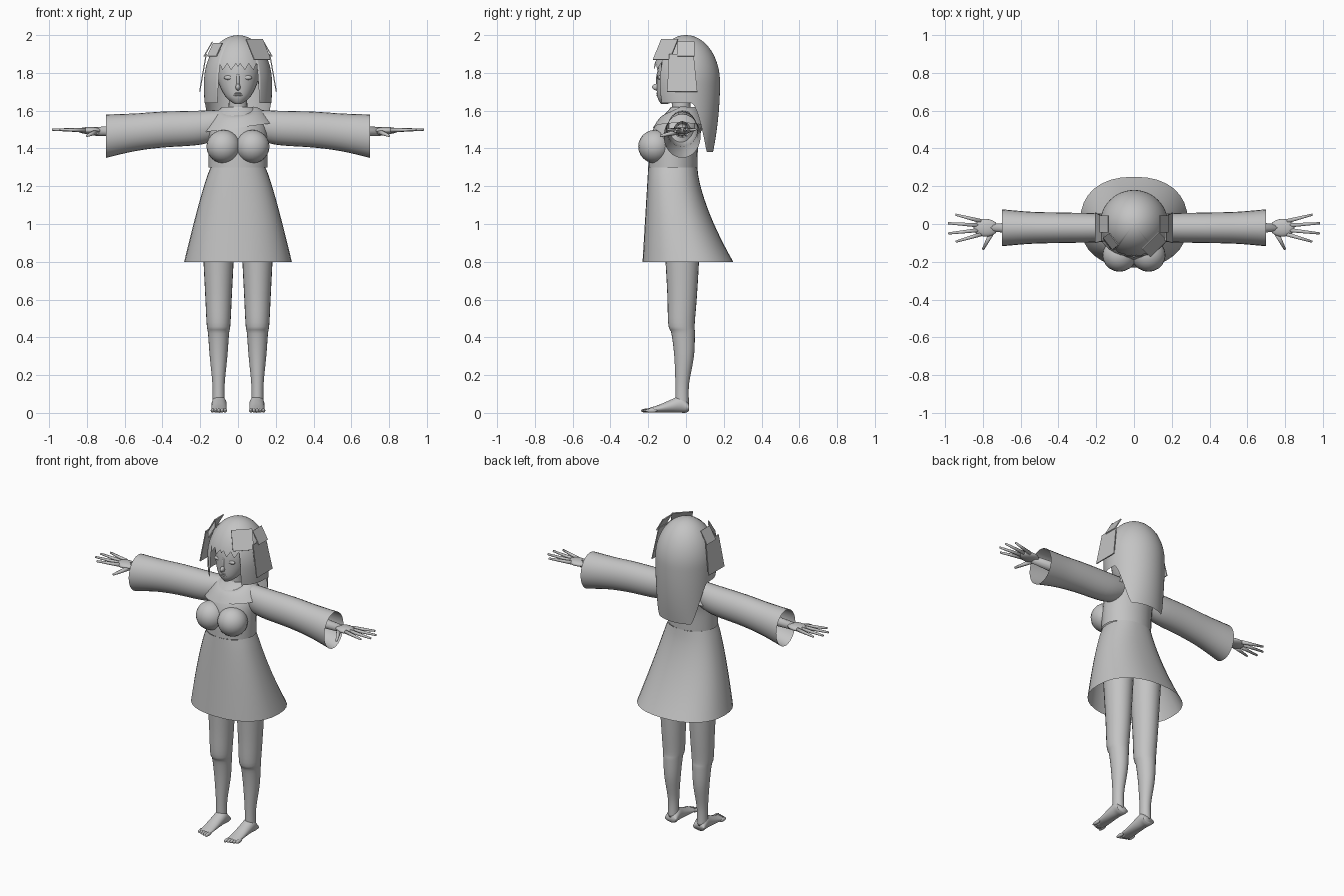
import bpy, bmesh, math
from mathutils import Vector

cube = bpy.data.objects.get("Cube")
if cube:
    bpy.data.objects.remove(cube, do_unlink=True)

grey = bpy.data.materials.new("plain_grey")
grey.use_nodes = True
grey_colour = (.55, .55, .55, 1)
grey.diffuse_color = grey_colour
grey.node_tree.nodes["Principled BSDF"].inputs["Base Color"].default_value = grey_colour


def finish(name, bm, mirror=False, smooth=True):
    bmesh.ops.recalc_face_normals(bm, faces=bm.faces)
    mesh = bpy.data.meshes.new(name)
    bm.to_mesh(mesh)
    bm.free()
    obj = bpy.data.objects.new(name, mesh)
    bpy.context.collection.objects.link(obj)
    mesh.materials.append(grey)
    for polygon in mesh.polygons:
        polygon.use_smooth = smooth
    if mirror:
        obj.modifiers.new("mirror", "MIRROR").use_mirror_merge = False
    return obj


def sample(rows, t):
    """Smooth curve through the rows, t from 0 to 1."""
    place = t * (len(rows) - 1)
    i = min(int(place), len(rows) - 2)
    f = place - i
    before, start = rows[max(i - 1, 0)], rows[i]
    end, after = rows[i + 1], rows[min(i + 2, len(rows) - 1)]
    return [b + f * (c - a + f * (2*a - 5*b + 4*c - d + f * (3*(b - c) + d - a))) / 2
            for a, b, c, d in zip(before, start, end, after)]


def sheet(name, func, sides, steps, caps=False, mirror=False):
    """Grid closed around u and running along v."""
    bm = bmesh.new()
    grid = [[bm.verts.new(func(u / sides, v / steps)) for u in range(sides)]
            for v in range(steps + 1)]
    for lower, upper in zip(grid, grid[1:]):
        for u in range(sides):
            w = (u + 1) % sides
            bm.faces.new((lower[u], lower[w], upper[w], upper[u]))
    if caps:
        bm.faces.new(grid[0])
        bm.faces.new(grid[-1])
    return finish(name, bm, mirror)


def tube(name, axis, offset, rows, girth, caps=True, mirror=False):
    """Rows hold place along the axis, centre and radius; girth gives the other radius."""
    def point(u, v):
        place, centre, radius = sample(rows, v)
        p = offset + girth(radius) * math.cos(u * math.tau)
        q = centre + radius * math.sin(u * math.tau)
        return {"x": (place, p, q), "y": (p, place, q), "z": (p, q, place)}[axis]
    return sheet(name, point, 24, 4 * len(rows), caps, mirror)


def ball(name, centre, radii, mirror=False):
    bm = bmesh.new()
    bmesh.ops.create_uvsphere(bm, u_segments=20, v_segments=12, radius=1)
    for vert in bm.verts:
        vert.co = Vector(centre) + Vector(radii) * Vector().length + Vector(
            [r * k for r, k in zip(radii, vert.co)])
    return finish(name, bm, mirror)


def limb(name, start, end, radius, taper):
    """Mirrored tapering rod between two points."""
    start, end = Vector(start), Vector(end)
    across = end - start
    bm = bmesh.new()
    bmesh.ops.create_cone(bm, cap_ends=True, segments=10, radius1=radius,
                          radius2=radius * taper, depth=across.length)
    bmesh.ops.transform(bm, matrix=across.to_track_quat("Z", "Y").to_matrix().to_4x4(),
                        verts=bm.verts)
    bmesh.ops.translate(bm, vec=(start + end) / 2, verts=bm.verts)
    finish(name, bm, mirror=True)


def plate(name, corners, mirror=False):
    """Thin flat panel."""
    bm = bmesh.new()
    bm.faces.new([bm.verts.new(corner) for corner in corners])
    obj = finish(name, bm, mirror, smooth=False)
    obj.modifiers.new("thickness", "SOLIDIFY").thickness = .006


# Flared skirt, trailing further at the back
def skirt_point(u, v):
    width = .145 + .14 * v ** .85
    front, back = -.2 - .03 * v, .06 + .19 * v ** 1.5
    c, s = math.cos(u * math.tau), math.sin(u * math.tau)
    x = width * math.copysign(abs(c) ** .87, c)
    y = (front + back) / 2 + (back - front) / 2 * math.copysign(abs(s) ** .87, s)
    return (x, y, 1.3 - v / 2)


sheet("skirt", skirt_point, 32, 12)

# Bodice and bust
tube("bodice", "z", 0, [(1.3, -.07, .13), (1.42, -.065, .13), (1.52, -.04, .125),
                        (1.6, -.01, .085), (1.62, -.01, .07)],
     lambda depth: depth * 1.2, caps=False)
ball("bust", (.077, -.165, 1.41), (.09, .088, .088), mirror=True)


# Yoke draped over the shoulders with a slanted hem
def yoke_point(u, v):
    c, s = math.cos(u * math.tau), math.sin(u * math.tau)
    width = .19 - .12 * v
    slant = (1 - v) * .025 * c + .05 * v * min(s, 0)
    return (width * c, (.03 + .6 * width) * s - .03,
            1.51 + .11 * math.sin(v * math.pi / 2) + slant)


sheet("yoke", yoke_point, 32, 8)

# Sleeves, open at the cuff
tube("sleeves", "x", -.02, [(.09, 1.53, .075), (.2, 1.51, .09), (.4, 1.5, .095),
                            (.55, 1.485, .1), (.7, 1.465, .115)],
     lambda height: height * .85, caps=False, mirror=True)

# Forearms, palms, fingers and thumbs
limb("forearms", (.3, -.02, 1.5), (.76, -.02, 1.49), .045, .5)
ball("palms", (.785, -.02, 1.495), (.065, .047, .019), mirror=True)
for i, finger in enumerate(("little", "ring", "middle", "index")):
    angle = .25 - .18 * i
    reach = .14 if i in (0, 3) else .175
    y = .015 - .023 * i
    limb(finger + "_fingers", (.81, y, 1.497),
         (.81 + reach * math.cos(angle), y + reach * math.sin(angle), 1.5), .012, .5)
limb("thumbs", (.745, -.03, 1.49), (.8, -.135, 1.467), .016, .4)

# Legs
tube("legs", "z", .103, [(.04, -.02, .036), (.15, -.02, .036), (.3, -.01, .052),
                         (.42, -.015, .062), (.47, -.024, .07), (.65, -.02, .08),
                         (1, -.02, .1)],
     lambda depth: depth * .9, mirror=True)

# Feet with toes
tube("feet", "y", .1, [(.015, .028, .018), (0, .035, .034), (-.03, .046, .045),
                       (-.08, .036, .034), (-.14, .023, .021), (-.2, .013, .011)],
     lambda height: min(.04, height + .025), mirror=True)
for i in range(5):
    ball("toe_pair", (.068 + i / 60, i * .006 - .207, .012), (.01, .032, .011), mirror=True)

# Neck and head
tube("neck", "z", 0, [(1.54, -.02, .065), (1.61, -.025, .05), (1.72, -.03, .05)],
     lambda depth: depth)
tube("head", "z", 0, [(1.635, -.115, .015), (1.65, -.1, .042), (1.68, -.08, .073),
                      (1.74, -.05, .105), (1.82, -.025, .125), (1.9, -.005, .12),
                      (1.96, 0, .07)],
     lambda depth: depth * .96)
ball("nose", (0, -.155, 1.725), (.013, .024, .018))
ball("nose_bridge", (0, -.147, 1.76), (.01, .012, .045))
for name, height in (("upper_lip", 1.692), ("lower_lip", 1.682)):
    ball(name, (0, -.145, height), (.024, .012, .006))
ball("eyelids", (.048, -.137, 1.775), (.026, .011, .012), mirror=True)
ball("ears", (.118, -.02, 1.755), (.012, .022, .035), mirror=True)


# Hair: one domed shell whose lower edge depends on the angle from the back
def hair_point(u, v):
    angle = (u - .5) * math.tau
    turn = abs(math.degrees(angle))
    if turn > 142:
        low = 1.815 + .035 * abs(turn / 8 % 2 - 1)  # pointed fringe
    else:
        rise = min(max((turn - 46) / 36, 0), 1)
        low = 1.38 + .26 * rise * rise * (3 - 2 * rise)
    z = 2 - (2 - low) * v ** 1.6
    dome = 1 - min((2 - z) * 4, 1)
    radius = .18 * math.sqrt(1 - dome * dome)
    drop = max(1.75 - z, 0) ** 2
    return ((radius - .2 * drop) * math.sin(angle),
            .33 * drop + (radius - .6 * drop) * math.cos(angle), z)


sheet("hair", hair_point, 180, 32)

# Loose side locks standing off the head
plate("side_locks", [(.165, -.09, 1.9), (.165, .04, 1.9), (.2, .06, 1.7), (.2, -.1, 1.7)],
      mirror=True)


# Square hair ornaments sloping outwards around the crown
def ornament(name, degrees, size, mirror=False):
    turn = math.radians(degrees)
    outward = Vector((math.cos(turn), math.sin(turn), 0))
    sideways = Vector((-outward.y, outward.x, 0)) * size / 2
    slope = (outward * .5 - Vector((0, 0, .87))) * size / 2
    middle = outward * .155 + Vector((0, 0, 1.925))
    plate(name, [middle - sideways - slope, middle + sideways - slope,
                 middle + sideways + slope, middle - sideways + slope], mirror)


ornament("large_front_ornament", -45, .125)
ornament("small_front_ornament", 217, .08)
ornament("side_ornaments", 0, .09, mirror=True)
